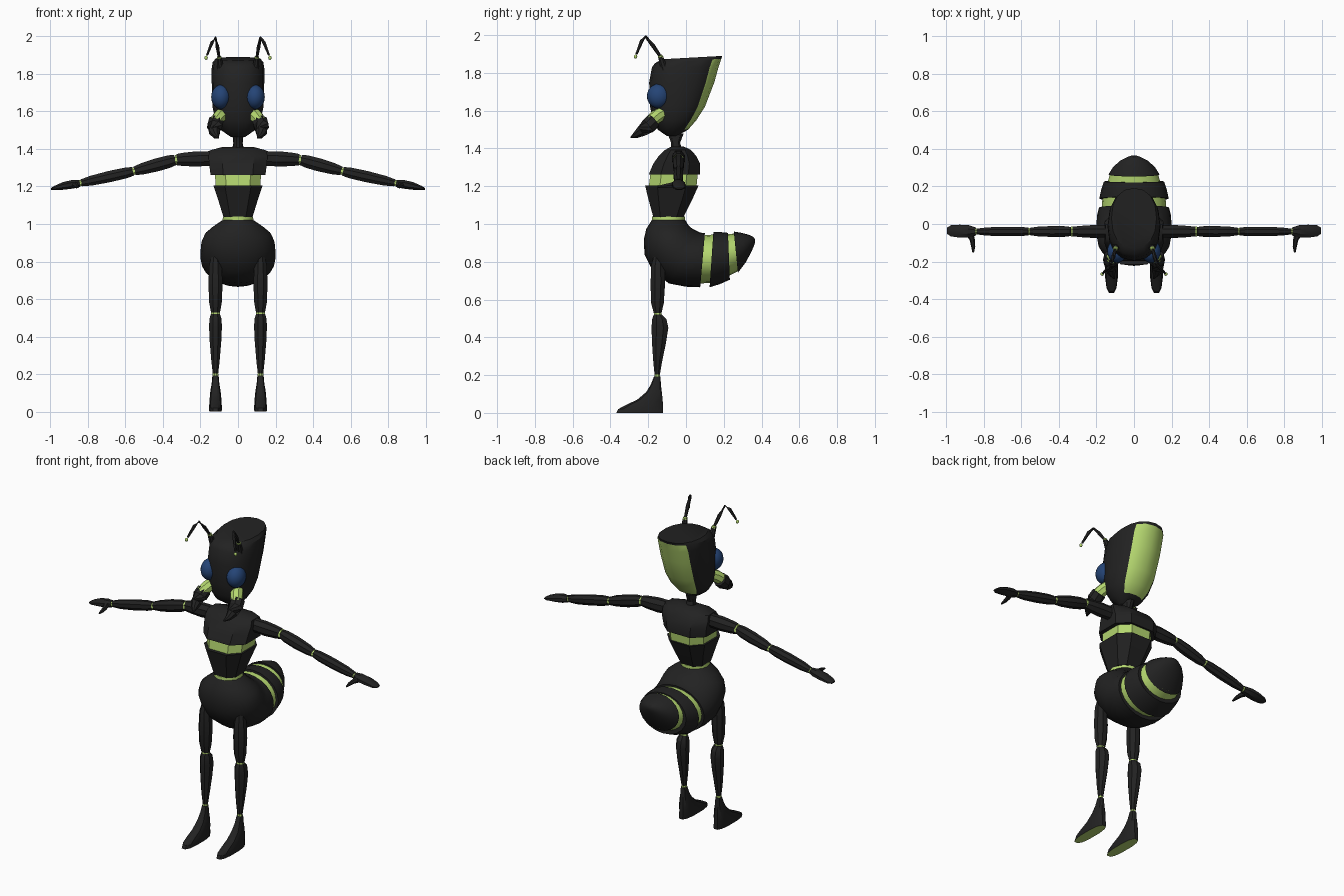
import bpy, bmesh, math
from mathutils import Vector


def mat(name, col):
    m = bpy.data.materials.new(name)
    m.diffuse_color = (*col, 1)
    return m


BLACK = mat("shell_black", (0.016, 0.016, 0.016))
LIME = mat("lime_green", (0.46, 0.68, 0.16))
BLUE = mat("eye_blue", (0.018, 0.058, 0.18))


def finish(name, bm, mats, paint=None, angle=30):
    bmesh.ops.recalc_face_normals(bm, faces=bm.faces)
    bm.normal_update()
    if paint:
        for f in bm.faces:
            f.material_index = int(paint(f))
    me = bpy.data.meshes.new(name)
    bm.to_mesh(me)
    bm.free()
    ob = bpy.data.objects.new(name, me)
    bpy.context.collection.objects.link(ob)
    for m in mats:
        me.materials.append(m)
    bpy.ops.object.select_all(action='DESELECT')
    ob.select_set(True)
    bpy.context.view_layer.objects.active = ob
    bpy.ops.object.shade_smooth_by_angle(angle=math.radians(angle))
    return ob


def loft(name, rings, mats, sides=16, power=1.0, phase=0.0, paint=None):
    """Skin rings given as (centre, half axis U, half axis V)."""
    def pw(v):
        return math.copysign(abs(v) ** power, v) if abs(v) > 1e-6 else 0.0
    bm = bmesh.new()
    rows = []
    for c, u, v in rings:
        ang = [2 * math.pi * (i + phase) / sides for i in range(sides)]
        rows.append([bm.verts.new(c + u * pw(math.cos(a)) + v * pw(math.sin(a))) for a in ang])
    for a, b in zip(rows, rows[1:]):
        for i in range(sides):
            j = (i + 1) % sides
            bm.faces.new((a[i], a[j], b[j], b[i]))
    bm.faces.new(rows[0])
    bm.faces.new(rows[-1])
    return finish(name, bm, mats, paint)


def body(name, sections, mats, x=0.0, **kw):
    """Loft of sections (front y, front z, back y, back z, half width)."""
    rings = []
    for fy, fz, by, bz, w in sections:
        f, b = Vector((x, fy, fz)), Vector((x, by, bz))
        rings.append(((f + b) / 2, Vector((w, 0, 0)), (b - f) / 2))
    return loft(name, rings, mats, **kw)


def flat(rows):
    """Level sections from (z, front y, back y, half width)."""
    return [(f, z, b, z, w) for z, f, b, w in rows]


def tube(name, pts, radii, m, s=1, sides=8):
    """Tapered limb along a path, mirrored in x by s."""
    pts = [Vector((p[0] * s, p[1], p[2])) for p in pts]
    rings = []
    for i, p in enumerate(pts):
        t = (pts[min(i + 1, len(pts) - 1)] - pts[max(i - 1, 0)]).normalized()
        ref = Vector((0, 1, 0)) if abs(t.y) < 0.8 else Vector((1, 0, 0))
        u = t.cross(ref).normalized()
        v = t.cross(u)
        r = radii[i]
        ru, rv = r if isinstance(r, tuple) else (r, r)
        rings.append((p, u * ru, v * rv))
    return loft(name, rings, [m], sides=sides, phase=0.5)


def ball(name, c, r, m):
    bm = bmesh.new()
    bmesh.ops.create_uvsphere(bm, u_segments=20, v_segments=12, radius=1)
    for v in bm.verts:
        v.co = Vector((c[i] + v.co[i] * r[i] for i in range(3)))
    return finish(name, bm, [m])


# Head with a green back panel
body("head", flat([
    (1.465, -0.10, -0.05, 0.04), (1.50, -0.15, 0.012, 0.09), (1.55, -0.175, 0.055, 0.12),
    (1.62, -0.19, 0.10, 0.135), (1.75, -0.195, 0.15, 0.14), (1.83, -0.18, 0.172, 0.14)])
    + [(-0.165, 1.85, 0.187, 1.875, 0.135), (-0.13, 1.872, 0.192, 1.89, 0.12)],
    [BLACK, LIME], power=0.88,
    paint=lambda f: f.normal.y > 0.58 and f.calc_center_median().z < 1.86)
body("neck", flat([(1.38, -0.085, -0.015, 0.035), (1.43, -0.08, -0.03, 0.025),
                   (1.48, -0.10, -0.01, 0.03)]), [BLACK], sides=10)

# Chest plates and green bands
CHEST = dict(sides=8, power=0.7, phase=0.5)
body("upper_chest", flat([
    (1.262, -0.205, 0.082, 0.155), (1.32, -0.18, 0.082, 0.162), (1.36, -0.15, 0.06, 0.167),
    (1.392, -0.115, 0.03, 0.16), (1.41, -0.08, -0.01, 0.09)]), [BLACK], **CHEST)
body("chest_band", flat([(1.19, -0.205, 0.062, 0.125), (1.27, -0.195, 0.07, 0.13)]),
     [LIME], **CHEST)
body("lower_chest", flat([(1.038, -0.178, -0.008, 0.082), (1.13, -0.205, 0.04, 0.112),
                          (1.205, -0.225, 0.075, 0.138)]), [BLACK], **CHEST)
body("waist_band", flat([(1.015, -0.18, -0.006, 0.083), (1.04, -0.18, -0.006, 0.08)]),
     [LIME], sides=16)

# Abdomen segments and recessed green stripes
body("abdomen_front", [
    (-0.18, 1.022, -0.005, 1.022, 0.08), (-0.21, 0.975, 0.012, 0.995, 0.135),
    (-0.223, 0.92, 0.03, 0.978, 0.175), (-0.22, 0.84, 0.05, 0.967, 0.195),
    (-0.175, 0.75, 0.07, 0.957, 0.20), (-0.09, 0.685, 0.085, 0.953, 0.20),
    (0.0, 0.668, 0.093, 0.952, 0.197), (0.075, 0.665, 0.10, 0.952, 0.187)], [BLACK], sides=24)
body("abdomen_stripe_a", [(0.06, 0.685, 0.095, 0.94, 0.172), (0.14, 0.688, 0.155, 0.945, 0.168)],
     [LIME], sides=20)
body("abdomen_middle", [(0.125, 0.665, 0.145, 0.957, 0.185), (0.18, 0.682, 0.185, 0.957, 0.175),
                        (0.232, 0.705, 0.222, 0.953, 0.16)], [BLACK], sides=20)
body("abdomen_stripe_b", [(0.225, 0.725, 0.21, 0.945, 0.143), (0.285, 0.755, 0.262, 0.95, 0.125)],
     [LIME], sides=20)
body("abdomen_tip", [(0.275, 0.742, 0.253, 0.96, 0.137), (0.315, 0.795, 0.295, 0.953, 0.11),
                     (0.345, 0.85, 0.332, 0.943, 0.072), (0.362, 0.89, 0.357, 0.932, 0.03),
                     (0.366, 0.905, 0.365, 0.92, 0.008)], [BLACK], sides=20)

for s, side in ((1, "left"), (-1, "right")):
    # Eye
    ball("eye_" + side, (0.09 * s, -0.145, 1.677), (0.053, 0.062, 0.065), BLUE)

    # Mandible
    tube("mandible_base_" + side, [(0.07, -0.10, 1.60), (0.10, -0.155, 1.57), (0.122, -0.19, 1.54)],
         [0.033, 0.037, 0.034], LIME, s)
    tube("mandible_claw_" + side,
         [(0.117, -0.168, 1.548), (0.124, -0.20, 1.52), (0.125, -0.235, 1.492),
          (0.118, -0.265, 1.472), (0.105, -0.292, 1.458)],
         [0.042, 0.043, 0.032, 0.019, 0.004], BLACK, s)

    # Antenna
    tube("antenna_base_" + side, [(0.092, -0.11, 1.81), (0.10, -0.135, 1.885)], [0.022, 0.014], BLACK, s)
    tube("antenna_ring_" + side, [(0.099, -0.132, 1.878), (0.101, -0.138, 1.892)], [0.015, 0.012], LIME, s)
    tube("antenna_stalk_" + side,
         [(0.10, -0.135, 1.885), (0.11, -0.175, 1.945), (0.12, -0.215, 1.993), (0.138, -0.235, 1.968),
          (0.165, -0.262, 1.90)], [0.008, 0.011, 0.007, 0.010, 0.006], BLACK, s, 6)
    ball("antenna_tip_" + side, (0.17 * s, -0.267, 1.886), (0.009, 0.009, 0.011), LIME)

    # Arm segments with green joints
    joints = [Vector(p) for p in ((0.13, -0.04, 1.35), (0.33, -0.04, 1.343),
                                  (0.555, -0.04, 1.282), (0.84, -0.04, 1.218))]
    girth = [(0.045, 0.042, 0.031), (0.028, 0.036, 0.024), (0.024, 0.031, 0.019)]
    for k, (a, b) in enumerate(zip(joints, joints[1:])):
        tube(f"arm_{k + 1}_{side}",
             [a.lerp(b, t) for t in (0.015, 0.15, 0.45, 0.8, 0.985)],
             [(r * 1.05, r * 0.88) for r in
              (girth[k][0], girth[k][1] * 0.95, girth[k][1], girth[k][1] * 0.87, girth[k][2])], BLACK, s)
        d = (b - a).normalized() * 0.006
        tube(f"arm_joint_{k + 1}_{side}", [b - d, b + d], [girth[k][2] * 0.9] * 2, LIME, s)

    # Hand and thumb
    tube("hand_" + side,
         [(0.843, -0.04, 1.217), (0.88, -0.04, 1.212), (0.93, -0.038, 1.203), (0.975, -0.036, 1.192),
          (0.997, -0.036, 1.187)],
         [(0.02, 0.022), (0.025, 0.036), (0.022, 0.037), (0.013, 0.032), (0.005, 0.018)], BLACK, s)
    tube("thumb_" + side, [(0.875, -0.05, 1.21), (0.862, -0.085, 1.205), (0.857, -0.12, 1.20),
                           (0.857, -0.15, 1.195)], [0.02, 0.014, 0.011, 0.005], BLACK, s, 6)

    # Leg
    x = 0.12 * s
    body("thigh_" + side, flat([
        (0.528, -0.172, -0.128, 0.026), (0.58, -0.187, -0.115, 0.036), (0.68, -0.191, -0.108, 0.041),
        (0.78, -0.187, -0.11, 0.036), (0.84, -0.17, -0.12, 0.02)]), [BLACK], x=x, sides=8, phase=0.5)
    body("knee_joint_" + side, flat([(0.515, -0.172, -0.128, 0.025), (0.533, -0.172, -0.128, 0.025)]),
         [LIME], x=x, sides=8, phase=0.5)
    body("shin_" + side, flat([
        (0.198, -0.167, -0.138, 0.015), (0.27, -0.175, -0.125, 0.024), (0.37, -0.183, -0.103, 0.033),
        (0.45, -0.186, -0.09, 0.037), (0.495, -0.183, -0.10, 0.035), (0.52, -0.172, -0.125, 0.026)]),
        [BLACK], x=x, sides=8, phase=0.5)
    body("ankle_joint_" + side, flat([(0.185, -0.168, -0.137, 0.016), (0.203, -0.168, -0.137, 0.016)]),
         [LIME], x=x, sides=8, phase=0.5)

    # Foot with a green sole
    body("foot_" + side, flat([
        (0.0, -0.372, -0.118, 0.034), (0.02, -0.362, -0.118, 0.035), (0.04, -0.325, -0.119, 0.034),
        (0.07, -0.26, -0.122, 0.032), (0.11, -0.212, -0.127, 0.028), (0.15, -0.187, -0.132, 0.021),
        (0.192, -0.17, -0.135, 0.017)]), [BLACK, LIME], x=x, sides=12, power=0.75, phase=0.5,
        paint=lambda f: f.normal.z < -0.9)
